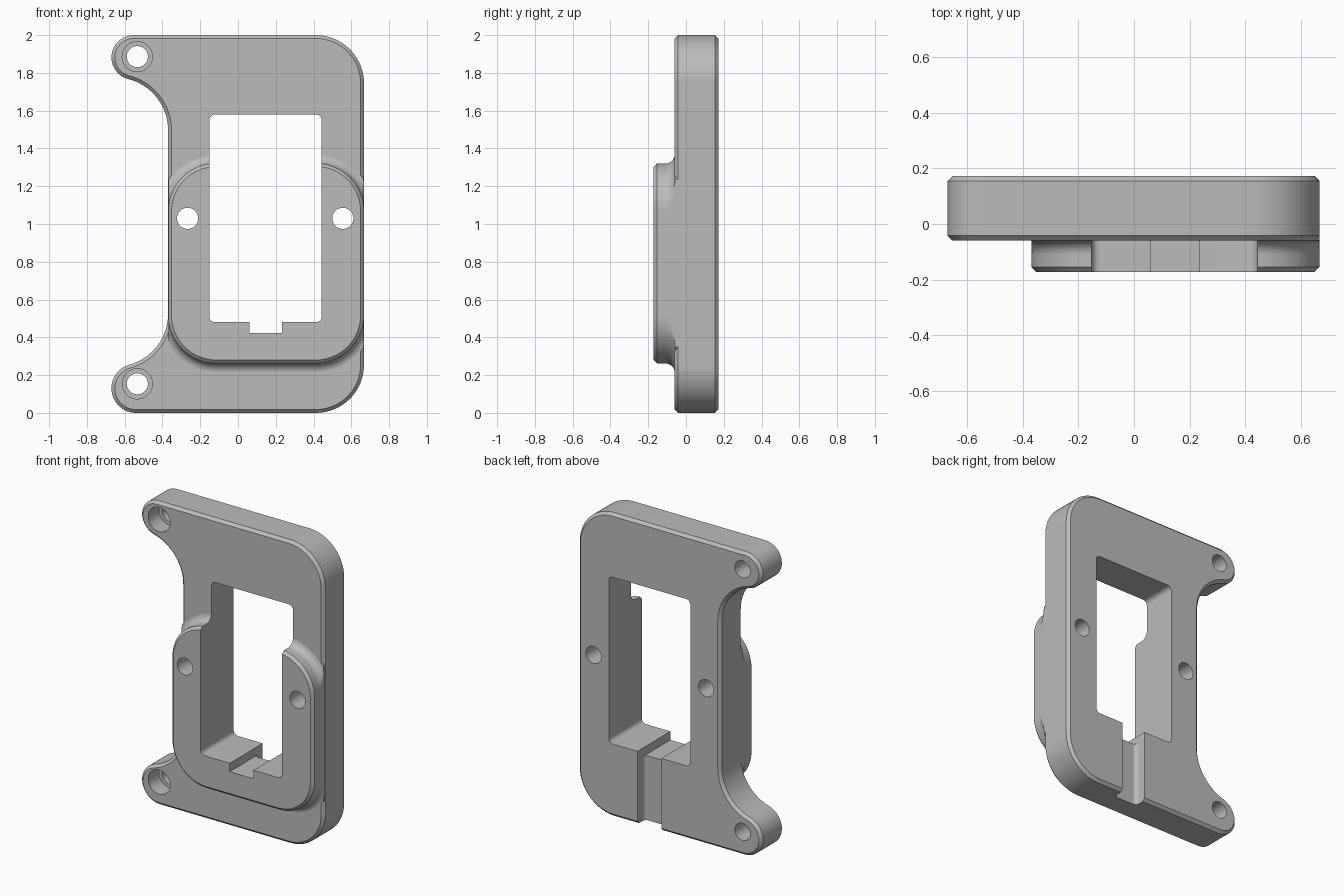
import bpy, bmesh
from math import sin, cos, pi, atan2, sqrt, radians

default = bpy.data.objects.get("Cube")
if default:
    bpy.data.objects.remove(default)

grey = bpy.data.materials.new("matte grey")
grey.use_nodes = True
grey.diffuse_color = (0.5, 0.5, 0.5, 1)
grey.node_tree.nodes["Principled BSDF"].inputs["Base Color"].default_value = (0.5, 0.5, 0.5, 1)

LEFT, RIGHT, EAR = -0.37, 0.667, -0.67
FRONT, BACK, BOSS = -0.06, 0.172, -0.172
CHAMFER = 0.018


def arc(cx, cz, r, a0, a1, n=16):
    return [(cx + r * cos(a0 + (a1 - a0) * i / n), cz + r * sin(a0 + (a1 - a0) * i / n))
            for i in range(n + 1)]


def rounded_rect(x0, x1, z0, z1, r, d=0.0, n=16):
    """Rounded rectangle grown outward by d."""
    centres = [(x1 - r, z1 - r), (x0 + r, z1 - r), (x0 + r, z0 + r), (x1 - r, z0 + r)]
    pts = []
    for i, (cx, cz) in enumerate(centres):
        pts += arc(cx, cz, r + d, i * pi / 2, (i + 1) * pi / 2, n)
    return pts


def ear_side(r, d):
    """Ear tip and concave throat of the lower left, from the bottom edge upward."""
    throat = 0.28
    ex, ez = EAR + r, r
    dx = ex - (LEFT - throat)
    dz = sqrt((r + throat) ** 2 - dx ** 2)
    a = atan2(dz, -dx)
    tip = arc(ex, ez, r - d, 1.5 * pi, a, 24)
    return tip + arc(ex - dx, ez + dz, throat + d, a - pi, 0)


def plate_outline(d):
    """Plate outline shrunk by d."""
    r = 0.255
    corner = arc(RIGHT - r, r, r - d, 0, -pi / 2)
    top_corner = arc(RIGHT - r, 2 - r, r - d, pi / 2, 0)
    upper_ear = [(x, 2 - z) for x, z in reversed(ear_side(0.118, d))]
    return corner + ear_side(0.13, d) + upper_ear + top_corner


def loft(name, rings):
    """Solid through matching rings of 3D points, capped at both ends."""
    bm = bmesh.new()
    loops = [[bm.verts.new(p) for p in ring] for ring in rings]
    for a, b in zip(loops, loops[1:]):
        for i in range(len(a)):
            j = (i + 1) % len(a)
            bm.faces.new((a[i], a[j], b[j], b[i]))
    bm.faces.new(loops[0])
    bm.faces.new(loops[-1])
    bmesh.ops.recalc_face_normals(bm, faces=bm.faces)
    mesh = bpy.data.meshes.new(name)
    bm.to_mesh(mesh)
    bm.free()
    mesh.materials.append(grey)
    ob = bpy.data.objects.new(name, mesh)
    bpy.context.collection.objects.link(ob)
    return ob


def at_depth(pts, y):
    return [(x, y, z) for x, z in pts]


def prism(name, pts, y0=-0.4, y1=0.4):
    return loft(name, [at_depth(pts, y0), at_depth(pts, y1)])


def combine(target, tool, operation):
    mod = target.modifiers.new(tool.name, 'BOOLEAN')
    mod.operation, mod.solver, mod.object = operation, 'EXACT', tool
    bpy.context.view_layer.objects.active = target
    bpy.ops.object.modifier_apply(modifier=mod.name)
    bpy.data.objects.remove(tool)


# Chamfered back plate with two ears
plate = loft("bracket_plate", [at_depth(plate_outline(d), y) for d, y in (
    (CHAMFER, FRONT), (0, FRONT + CHAMFER), (0, BACK - CHAMFER), (CHAMFER, BACK))])

# Raised front boss with a fillet at its foot, trimmed flush with the plate sides
FILLET = 0.05
steps = [(-CHAMFER, BOSS), (0, BOSS + CHAMFER)]
for i in range(9):
    t = i / 8 * pi / 2
    steps.append((FILLET * (1 - cos(t)), FRONT - FILLET + FILLET * sin(t) + 0.0005))
steps.append((FILLET, 0.03))
rings = []
for d, y in steps:
    outline = rounded_rect(LEFT, RIGHT, 0.262, 1.322, 0.255, d)
    rings.append([(min(max(x, LEFT + 0.001), RIGHT - 0.001), y, z) for x, z in outline])
combine(plate, loft("boss", rings), 'UNION')

# Window and the notch in its sill
combine(plate, prism("window", rounded_rect(-0.152, 0.443, 0.48, 1.58, 0.03, n=6)), 'DIFFERENCE')
notch = [(0.06, 0.424), (0.234, 0.424), (0.234, 0.6), (0.06, 0.6)]
combine(plate, prism("notch", notch), 'DIFFERENCE')

# Round-cornered channel on the back, from the notch to the bottom edge
floor, f = BACK - 0.08, 0.025
channel = [(0.06, 0.3)] + arc(0.06 + f, floor + f, f, pi, 1.5 * pi, 6)
channel += arc(0.234 - f, floor + f, f, 1.5 * pi, 2 * pi, 6) + [(0.234, 0.3)]
combine(plate, loft("channel", [[(x, y, z) for x, y in channel] for z in (-0.1, 0.45)]), 'DIFFERENCE')

# Screw holes, counterbored in the ears
for x, z, bored in ((-0.533, 1.886, True), (-0.533, 0.154, True),
                    (-0.267, 1.03, False), (0.555, 1.03, False)):
    combine(plate, prism("hole", arc(x, z, 0.056, 0, 2 * pi, 32)[:-1]), 'DIFFERENCE')
    if bored:
        bore = prism("counterbore", arc(x, z, 0.08, 0, 2 * pi, 32)[:-1], -0.4, FRONT + 0.11)
        combine(plate, bore, 'DIFFERENCE')

# Smooth curves, crisp edges
bpy.ops.object.select_all(action='DESELECT')
plate.select_set(True)
bpy.context.view_layer.objects.active = plate
bpy.ops.object.shade_smooth_by_angle(angle=radians(30))
weighted = plate.modifiers.new("flat face normals", 'WEIGHTED_NORMAL')
weighted.keep_sharp = True
